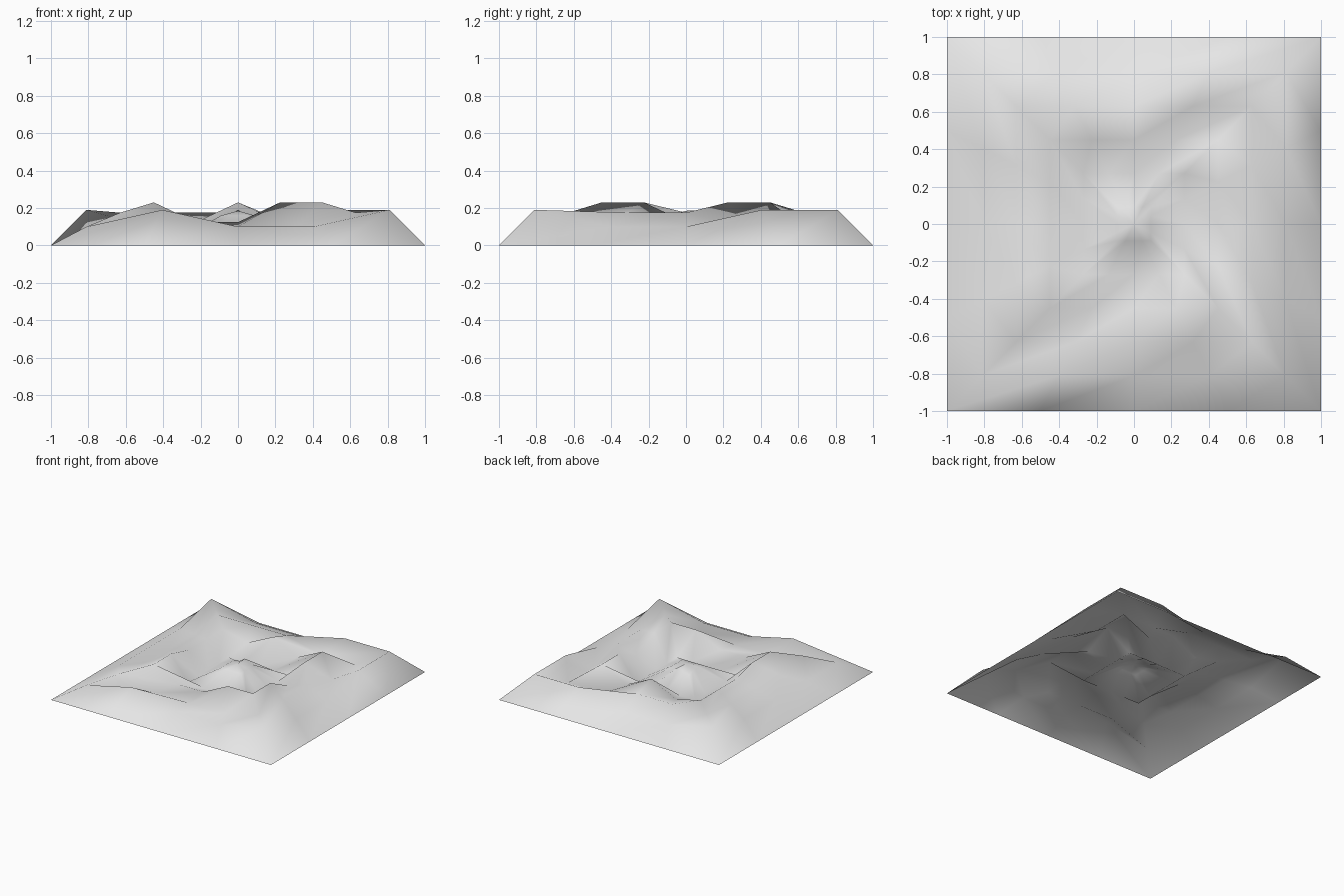
import bpy
import bmesh

cube = bpy.data.objects.get("Cube")
if cube:
    bpy.data.objects.remove(cube)

# One plain grey material
grey = bpy.data.materials.new("light_grey")
grey.use_nodes = True
color = (0.8, 0.8, 0.8, 1)
grey.diffuse_color = color
grey.node_tree.nodes["Principled BSDF"].inputs["Base Color"].default_value = color

# Square rings, from the border inward: half width, levels (low, middle, high),
# and one letter per point, counter-clockwise from the front corner at -x
RINGS = [
    (1.0, (0, 0, 0), "L" * 16),
    (0.81, (0.10, 0.14, 0.19), "LHLLHLLHHHLLHLLL"),
    (0.63, (0.10, 0.14, 0.175), "HLLLHHHLLLHHHMMM"),
    (0.45, (0.124, 0.175, 0.23), "HLLHHHLHHLHLMMMH"),
    (0.27, (0.06, 0.06, 0.06), "L" * 16),
    (0.09, (0.15, 0.16, 0.19), "MMMMMMMMLMHMLMMM"),
]
SIDES = 4
STEPS = 4


def square_point(index, half):
    """Point number index on a square ring."""
    side, step = divmod(index, STEPS)
    x, y = -half + 2 * half * step / STEPS, -half
    for _ in range(side):
        x, y = -y, x
    return x, y


bm = bmesh.new()
loops = []
for half, levels, letters in RINGS:
    loop = []
    for i, letter in enumerate(letters):
        x, y = square_point(i, half)
        loop.append(bm.verts.new((x, y, levels["LMH".index(letter)])))
    loops.append(loop)

# Triangulated bands between neighbouring rings
count = SIDES * STEPS
for outer, inner in zip(loops, loops[1:]):
    for i in range(count):
        j = (i + 1) % count
        bm.faces.new((outer[i], outer[j], inner[j]))
        bm.faces.new((outer[i], inner[j], inner[i]))

# Central mound top
centre = bm.verts.new((0, 0, 0.185))
for i in range(count):
    bm.faces.new((loops[-1][i], loops[-1][(i + 1) % count], centre))

for face in bm.faces:
    face.smooth = True

mesh = bpy.data.meshes.new("terrain")
bm.to_mesh(mesh)
bm.free()
mesh.materials.append(grey)
terrain = bpy.data.objects.new("terrain", mesh)
bpy.context.collection.objects.link(terrain)
